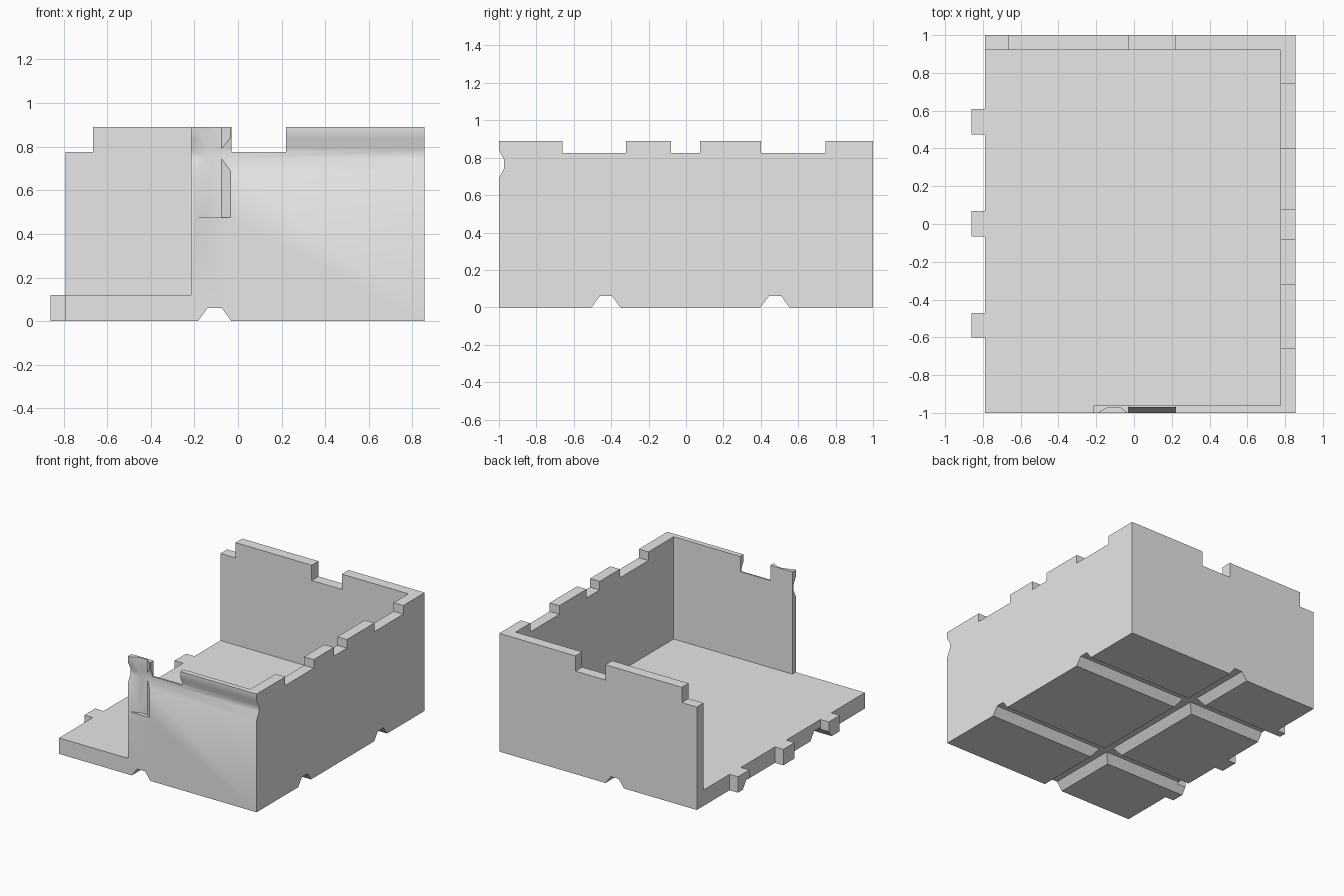
import bpy, bmesh, math
from mathutils import Vector

cube = bpy.data.objects.get("Cube")
if cube:
    bpy.data.objects.remove(cube, do_unlink=True)

grey = bpy.data.materials.new("plain_grey")
grey.use_nodes = True
grey.diffuse_color = (0.8, 0.8, 0.8, 1)
grey.node_tree.nodes["Principled BSDF"].inputs["Base Color"].default_value = (0.8, 0.8, 0.8, 1)


def prism(name, outline, axis, start, end):
    """Extrude a 2D outline along an axis; the outline uses the other two axes in order."""
    def place(p, t):
        c = list(p)
        c.insert("xyz".index(axis), t)
        return Vector(c)
    bm = bmesh.new()
    face = bm.faces.new([bm.verts.new(place(p, start)) for p in outline])
    ext = bmesh.ops.extrude_face_region(bm, geom=[face])
    verts = [v for v in ext["geom"] if isinstance(v, bmesh.types.BMVert)]
    bmesh.ops.translate(bm, verts=verts, vec=place((0, 0), end - start))
    bmesh.ops.recalc_face_normals(bm, faces=bm.faces)
    mesh = bpy.data.meshes.new(name)
    bm.to_mesh(mesh)
    bm.free()
    mesh.materials.append(grey)
    obj = bpy.data.objects.new(name, mesh)
    bpy.context.collection.objects.link(obj)
    return obj


def box(name, x, y, z):
    return prism(name, [(x[0], y[0]), (x[1], y[0]), (x[1], y[1]), (x[0], y[1])], "z", *z)


def carve(target, cutter):
    mod = target.modifiers.new("carve", "BOOLEAN")
    mod.operation, mod.solver, mod.object = "DIFFERENCE", "EXACT", cutter
    with bpy.context.temp_override(object=target, active_object=target):
        bpy.ops.object.modifier_apply(modifier=mod.name)
    bpy.data.objects.remove(cutter, do_unlink=True)


FLOOR, NOTCH, TOP = 0.12, 0.775, 0.89
tray = box("walled_tray", (-0.86, 0.855), (-1, 1), (0, TOP))

# Room interior and open front corner
carve(tray, box("interior", (-1, 0.775), (-0.96, 0.92), (FLOOR, 2)))
carve(tray, box("open_corner", (-1, -0.215), (-2, 0.5), (FLOOR, 2)))

# Connector tabs left standing on the open side
carve(tray, box("above_tabs", (-1, -0.79), (-2, 2), (FLOOR, 2)))
for gap in ((-2, -0.6), (-0.47, -0.065), (0.07, 0.475), (0.61, 2)):
    carve(tray, box("tab_gap", (-1, -0.79), gap, (-1, 2)))

# Notches along the wall tops
for span in ((-0.66, -0.32), (-0.08, 0.075), (0.4, 0.745)):
    carve(tray, box("side_notch", (0.7, 1), span, (0.825, 2)))
carve(tray, box("back_end_notch", (-1, -0.665), (0.5, 2), (NOTCH, 2)))
carve(tray, box("front_back_notch", (-0.03, 0.22), (-2, 2), (NOTCH, 2)))

# Shallow grooves in the front wall
carve(tray, prism("front_groove", [(-1.1, 0.69), (-1, 0.69), (-0.972, 0.745),
                                   (-0.972, 0.79), (-1, 0.84), (-1.1, 0.84)], "x", -1.2, 1.2))
carve(tray, prism("front_flute", [(-0.19, -1.1), (-0.19, -1), (-0.14, -0.972),
                                  (-0.075, -0.972), (-0.035, -1), (-0.035, -1.1)], "z", 0.475, 2))

# Tapered channels under the floor
for axis, centre in (("y", -0.107), ("x", -0.428), ("x", 0.476)):
    section = [(centre + w, z) for w, z in ((-0.077, -0.1), (-0.077, 0), (-0.033, 0.06),
                                            (0.033, 0.06), (0.077, 0), (0.077, -0.1))]
    carve(tray, prism("floor_channel", section, axis, -1.2, 1.2))

# Soft grooves, sharp corners
bpy.ops.object.select_all(action="DESELECT")
tray.select_set(True)
bpy.context.view_layer.objects.active = tray
bpy.ops.object.shade_smooth_by_angle(angle=math.radians(31))
